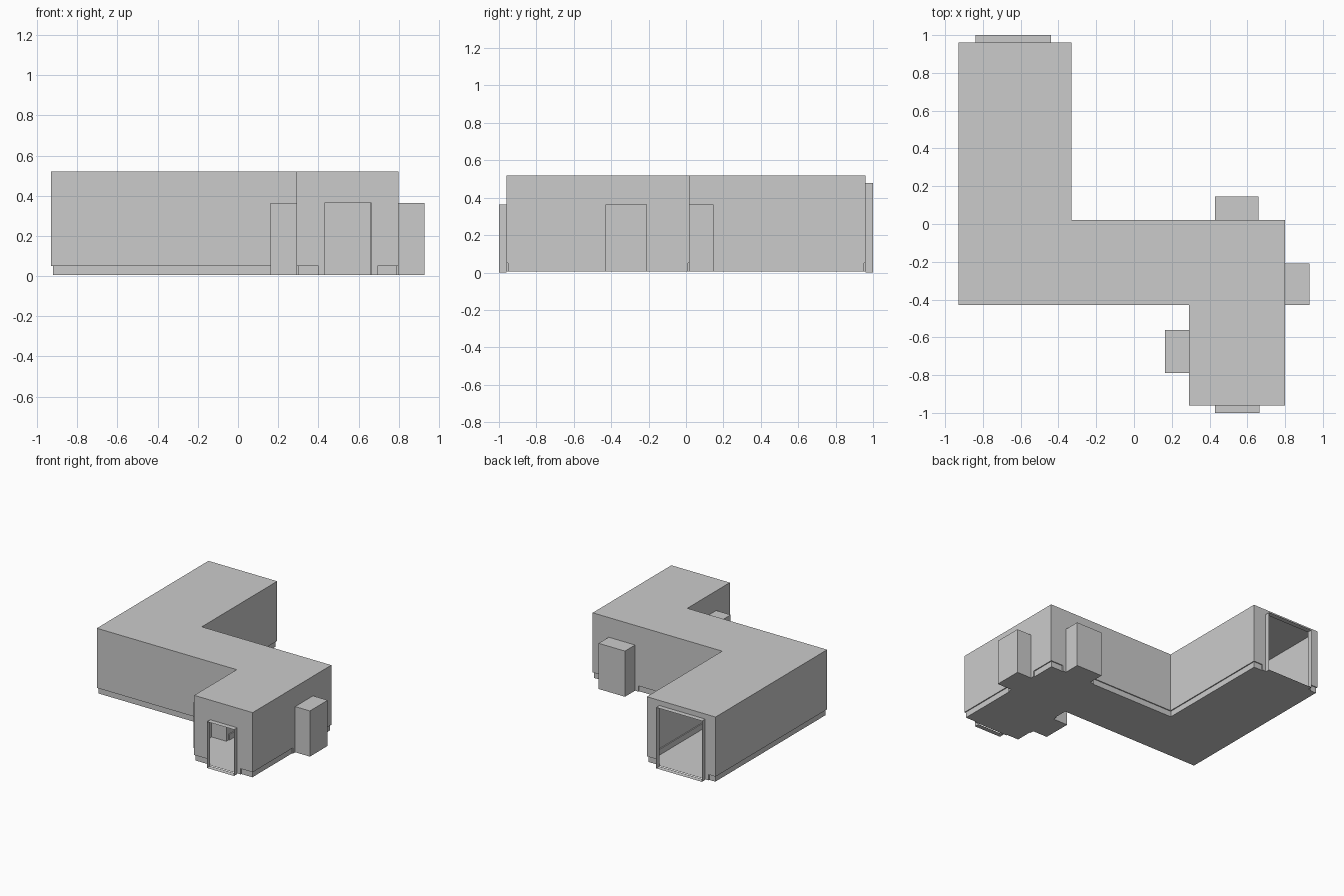
import bpy
from mathutils import Vector

if "Cube" in bpy.data.objects:
    bpy.data.objects.remove(bpy.data.objects["Cube"])

H, BASE, INSET, GAP, Z0 = 0.52, 0.05, 0.008, 0.03, 0.005

# Room outline, counter-clockwise
P = [Vector(p) for p in [(-.93, -.43), (.29, -.43), (.29, -.96), (.80, -.96),
                         (.80, .02), (-.33, .02), (-.33, .96), (-.93, .96)]]
N = len(P)
# Doorways per wall: start, end along the wall, height, depth, closed at the end
DOORS = {1: ("side_alcove", .13, .36, .365, .127, True),
         2: ("front_doorway", .14, .375, .365, .04, False),
         3: ("right_alcove", .53, .752, .365, .128, True),
         4: ("back_alcove", .14, .37, .365, .126, True),
         6: ("rear_doorway", .11, .51, .48, .04, False)}


def make(name, quads):
    verts, faces = [], []
    for q in quads:
        faces.append(range(len(verts), len(verts) + len(q)))
        verts += q
    me = bpy.data.meshes.new(name)
    me.from_pydata([tuple(v) for v in verts], [], [list(f) for f in faces])
    me.update()
    bpy.context.collection.objects.link(bpy.data.objects.new(name, me))


def frame(i):
    """Wall direction, outward normal and length."""
    e = P[(i + 1) % N] - P[i]
    u = e.normalized()
    return u, Vector((u.y, -u.x)), e.length


# Outline pulled in by the skirting thickness
Q = [P[i] - INSET * (frame(i)[1] + frame(i - 1)[1]) for i in range(N)]

walls, skirting, floor = [], [], [[(q.x, q.y, Z0) for q in Q]]
for i in range(N):
    u, n, length = frame(i)

    def pt(s, out, z):
        p = P[i] + u * s + n * out
        return (p.x, p.y, z)

    def upright(a, b, z0, z1, out=0):
        return [pt(a, out, z0), pt(b, out, z0), pt(b, out, z1), pt(a, out, z1)]

    def flat(a, b, o0, o1, z):
        return [pt(a, o0, z), pt(b, o0, z), pt(b, o1, z), pt(a, o1, z)]

    def across(s, o0, o1, z0, z1):
        return [pt(s, o0, z0), pt(s, o1, z0), pt(s, o1, z1), pt(s, o0, z1)]

    qa, qb = (Q[i] - P[i]).dot(u), (Q[(i + 1) % N] - P[i]).dot(u)
    runs = [(0, length, qa, qb)]
    if i in DOORS:
        name, a, b, h, depth, closed = DOORS[i]
        ga, gb = a - GAP, b + GAP
        runs = [(0, ga, qa, ga), (gb, length, gb, qb)]
        # Wall around the doorway
        walls += [upright(ga, a, Z0, H), upright(b, gb, Z0, H), upright(a, b, h, H)]
        floor.append(flat(ga, gb, -INSET, 0, Z0))
        # Doorway recess
        zf = Z0 if closed else 0
        rec = [across(a, 0, depth, zf, h), across(b, 0, depth, zf, h),
               flat(a, b, 0, depth, h), flat(a, b, 0, depth, zf)]
        if closed:
            rec.append(upright(a, b, zf, h, depth))
        make(name, rec)
        skirting += [across(s, -INSET, 0, Z0, BASE) for s in (ga, gb)]
    for w0, w1, s0, s1 in runs:
        walls.append(upright(w0, w1, BASE, H))
        skirting.append(upright(s0, s1, Z0, BASE, -INSET))
        skirting.append([pt(w0, 0, BASE), pt(w1, 0, BASE),
                         pt(s1, -INSET, BASE), pt(s0, -INSET, BASE)])

make("walls", walls)
make("skirting", skirting)
make("floor", floor)
make("ceiling", [[(p.x, p.y, H) for p in P]])
